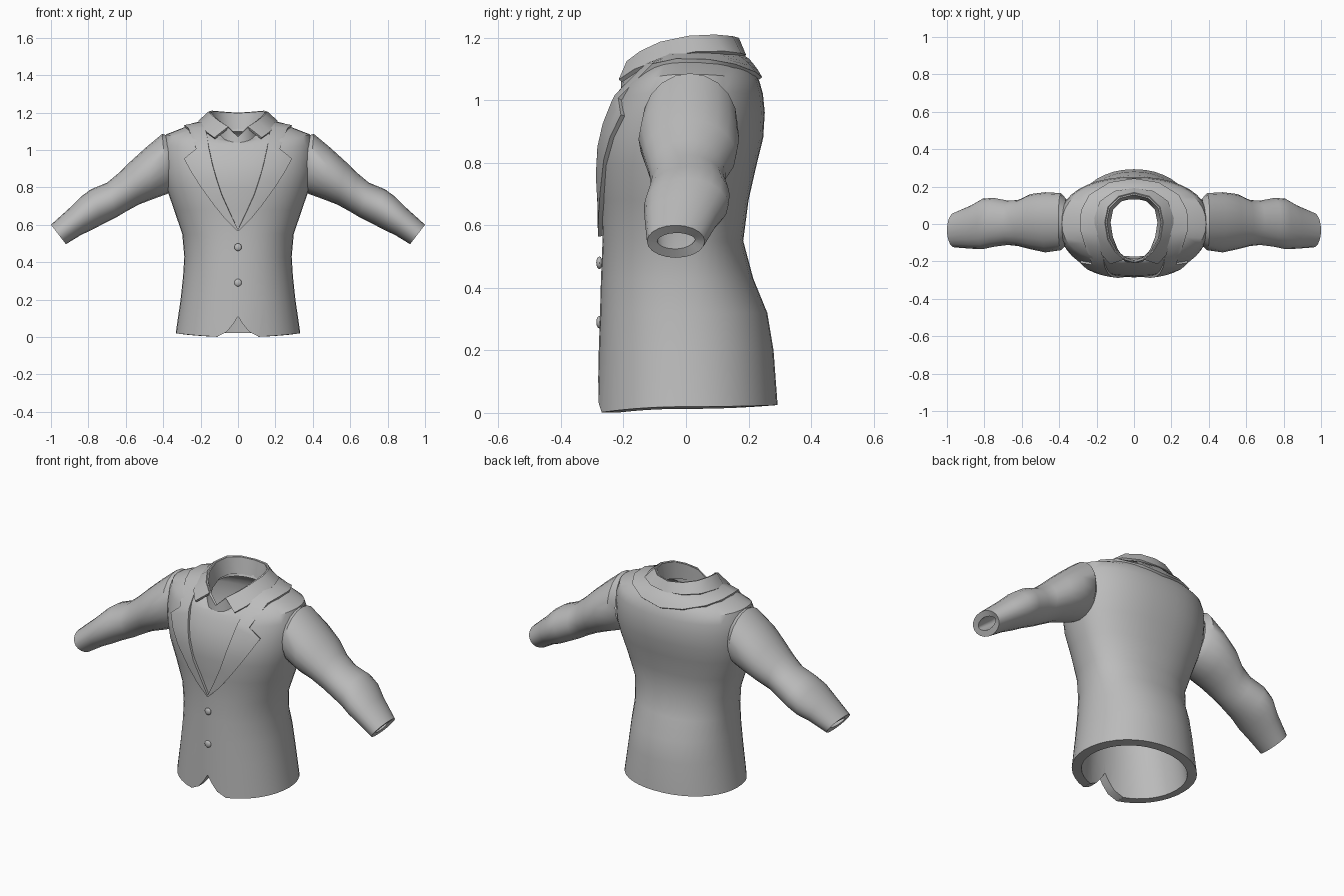
import bpy, bmesh, math
from mathutils import Vector
from mathutils.bvhtree import BVHTree

if "Cube" in bpy.data.objects:
    bpy.data.objects.remove(bpy.data.objects["Cube"], do_unlink=True)

cloth = bpy.data.materials.new("grey_cloth")
cloth.use_nodes = True
cloth.diffuse_color = (0.5, 0.5, 0.5, 1)
cloth.node_tree.nodes["Principled BSDF"].inputs["Base Color"].default_value = (0.5, 0.5, 0.5, 1)


def loft(rows, closed):
    """Skin a list of equally long point rows."""
    bm = bmesh.new()
    vs = [[bm.verts.new(p) for p in row] for row in rows]
    n = len(rows[0])
    for a, b in zip(vs, vs[1:]):
        for i in range(n if closed else n - 1):
            j = (i + 1) % n
            bm.faces.new((a[i], a[j], b[j], b[i]))
    bmesh.ops.recalc_face_normals(bm, faces=bm.faces)
    return bm


def add_object(name, bm):
    me = bpy.data.meshes.new(name)
    bm.to_mesh(me)
    me.materials.append(cloth)
    ob = bpy.data.objects.new(name, me)
    bpy.context.collection.objects.link(ob)
    return ob


def mirror(ob):
    m = ob.modifiers.new("mirror", 'MIRROR')
    m.merge_threshold = 0.002


def thicken(ob, t, offset):
    m = ob.modifiers.new("thickness", 'SOLIDIFY')
    m.thickness, m.offset = t, offset


def finish(ob, angle=40):
    """Apply the modifiers and shade smooth."""
    bpy.ops.object.select_all(action='DESELECT')
    ob.select_set(True)
    bpy.context.view_layer.objects.active = ob
    bpy.ops.object.convert(target='MESH')
    bm = bmesh.new()
    bm.from_mesh(ob.data)
    bmesh.ops.recalc_face_normals(bm, faces=bm.faces)
    bm.to_mesh(ob.data)
    bm.free()
    bpy.ops.object.shade_smooth_by_angle(angle=math.radians(angle))


def spow(v, e):
    return math.copysign(abs(v) ** e, v)


# Jacket body: half width, front y, back y, then z at front, side and back
body_rings = [
    (.333, -.283, .293, 0, .02, .025), (.307, -.279, .28, .2, .2, .2),
    (.294, -.275, .26, .32, .32, .32), (.287, -.272, .215, .43, .43, .43),
    (.298, -.267, .183, .55, .55, .55), (.342, -.272, .2, .68, .68, .68),
    (.38, -.283, .225, .79, .79, .79), (.4, -.276, .247, .88, .88, .88),
    (.405, -.255, .252, .95, .96, .96), (.402, -.232, .246, 1.0, 1.03, 1.02),
    (.385, -.215, .235, 1.03, 1.083, 1.06), (.29, -.203, .215, 1.045, 1.12, 1.095),
    (.20, -.195, .19, 1.045, 1.14, 1.125), (.14, -.185, .155, 1.04, 1.15, 1.143),
]
rows = []
for w, yf, yb, zf, zs, zb in body_rings:
    e = .95 - .06 * min(1, max(0, (zs - .4) / .4))
    row = []
    for i in range(40):
        c, s = math.cos(i * math.tau / 40), math.sin(i * math.tau / 40)
        y = yb * spow(s, e) if s > 0 else -yf * spow(s, e)
        row.append((w * spow(c, e), y, zs + ((zb if s > 0 else zf) - zs) * s * s))
    rows.append(row)
bm = loft(rows, True)
surface = BVHTree.FromBMesh(bm)
body = add_object("jacket_body", bm)
thicken(body, .05, -1)

# Notch at the front of the hem
half = [(0, .11), (.025, .07), (.06, .028), (.11, .002), (.11, -.06)]
outline = half + [(-x, z) for x, z in reversed(half[1:])]
cut = loft([[(x, y, z) for x, z in outline] for y in (-.5, -.15)], True)
bmesh.ops.holes_fill(cut, edges=cut.edges)
bmesh.ops.recalc_face_normals(cut, faces=cut.faces)
cutter = add_object("hem_notch_cutter", cut)
cutter.hide_render = True
b = body.modifiers.new("notch", 'BOOLEAN')
b.object, b.operation, b.solver = cutter, 'DIFFERENCE', 'EXACT'
finish(body)
bpy.data.objects.remove(cutter, do_unlink=True)


# Lapels and jacket collar, laid on the body from the front or from above
def lay(a, c, from_front, lift):
    if from_front:
        origin, d = Vector((a, -2, c)), Vector((0, 1, 0))
    else:
        origin, d = Vector((a, c, 3)), Vector((0, 0, -1))
    hit, normal, _, _ = surface.ray_cast(origin, d)
    if hit is None:
        hit, normal, _, _ = surface.find_nearest(Vector((a, -.2, c) if from_front else (a, c, 1.1)))
    if normal.dot(d) > 0:
        normal = -normal
    p = hit + normal * lift
    if a == 0:
        p.x = 0
    return p


lapel_rows = [
    (0, .575, 0, .565), (.045, .67, .065, .63), (.085, .76, .125, .705),
    (.115, .85, .2, .81), (.135, .92, .245, .88), (.15, .99, .283, .95),
    (.155, 1.01, .22, 1.0),
]
collar_rows = [
    (.17, -.12, .262, -.1), (.19, -.05, .285, -.03), (.19, .03, .28, .07),
    (.165, .09, .235, .15), (.10, .145, .13, .212), (0, .165, 0, .232),
]
rows = []
for front, table in ((True, lapel_rows), (False, collar_rows)):
    for a0, c0, a1, c1 in table:
        rows.append([lay(a0 + (a1 - a0) * k / 5, c0 + (c1 - c0) * k / 5, front, .004)
                     for k in range(6)])
lapels = add_object("lapels_and_collar", loft(rows, False))
mirror(lapels)
thicken(lapels, .02, 0)
finish(lapels)

# Shirt collar: fold line and lower edge of the leaf, front to back
fold = [(.05, -.185, 1.12), (.1, -.143, 1.152), (.137, -.08, 1.182), (.152, .01, 1.201),
        (.135, .09, 1.205), (.08, .143, 1.201), (0, .163, 1.196)]
edge = [(.125, -.21, 1.062), (.17, -.16, 1.095), (.2, -.06, 1.133), (.208, .03, 1.15),
        (.178, .12, 1.152), (.1, .172, 1.146), (0, .186, 1.141)]
leaf = add_object("shirt_collar_leaf", loft([fold, edge], False))
stand_top = [(0, -.2, 1.07)] + fold
stand_foot = [(0, -.202, 1.02)] + [(x * .87, y * (1.06 if y < -.14 else .9), z - .09)
                                   for x, y, z in fold]
stand = add_object("shirt_collar_stand", loft([stand_top, stand_foot], False))
for ob in (leaf, stand):
    mirror(ob)
    thicken(ob, .014, 0)
    finish(ob)

# Sleeves: top x z, bottom x z, front y, back y
sleeve_rings = [
    (.37, 1.075, .355, .78, -.115, .135), (.405, 1.086, .378, .765, -.14, .165),
    (.49, 1.015, .46, .735, -.152, .17), (.575, .938, .53, .708, -.135, .16),
    (.64, .875, .6, .67, -.118, .128), (.70, .825, .65, .64, -.112, .125),
    (.785, .79, .72, .605, -.122, .14), (.84, .75, .78, .573, -.135, .135),
    (.9, .69, .84, .545, -.132, .1), (1.0, .6, .92, .496, -.125, .06),
]
for name, side in (("left_sleeve", 1), ("right_sleeve", -1)):
    rows = []
    for xt, zt, xb, zb, yf, yb in sleeve_rings:
        row = []
        for i in range(20):
            c, s = math.cos(i * math.tau / 20), math.sin(i * math.tau / 20)
            row.append((side * ((xt + xb) + (xt - xb) * s) / 2,
                        ((yf + yb) + (yb - yf) * c) / 2,
                        ((zt + zb) + (zt - zb) * s) / 2))
        rows.append(row)
    sleeve = add_object(name, loft(rows, True))
    thicken(sleeve, .033, -1)
    finish(sleeve)

# Buttons
for name, z in (("upper_button", .48), ("lower_button", .29)):
    bm = bmesh.new()
    bmesh.ops.create_uvsphere(bm, u_segments=16, v_segments=8, radius=.02)
    bmesh.ops.scale(bm, vec=(1, .5, 1), verts=bm.verts)
    bmesh.ops.translate(bm, vec=(0, -.277, z), verts=bm.verts)
    finish(add_object(name, bm))
